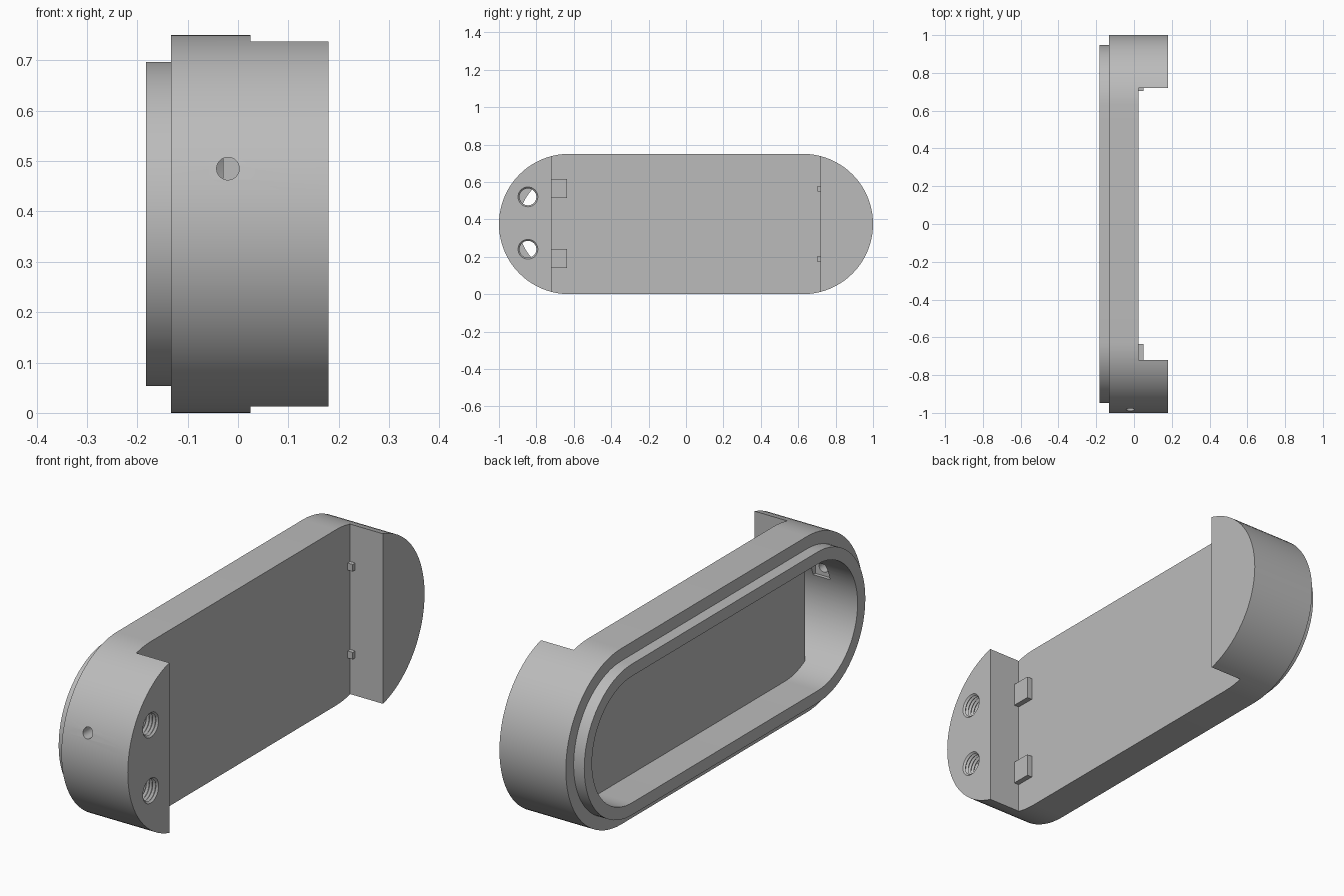
import bpy, bmesh, math
from mathutils import Matrix

if "Cube" in bpy.data.objects:
    bpy.data.objects.remove(bpy.data.objects["Cube"])

MID_Z = 0.375     # height of the long axis
ARC_Y = 0.625     # centre of each rounded end
BACK, SEAT, FACE = -0.133, 0.025, 0.18   # main x levels

grey = bpy.data.materials.new("light_grey")
grey.use_nodes = True
grey.diffuse_color = (0.5, 0.5, 0.5, 1)
grey.node_tree.nodes["Principled BSDF"].inputs["Base Color"].default_value = (0.5, 0.5, 0.5, 1)


def make(name, bm):
    bmesh.ops.recalc_face_normals(bm, faces=bm.faces)
    mesh = bpy.data.meshes.new(name)
    bm.to_mesh(mesh)
    bm.free()
    mesh.materials.append(grey)
    ob = bpy.data.objects.new(name, mesh)
    bpy.context.scene.collection.objects.link(ob)
    return ob


def loft(name, rings):
    """Closed solid from a list of equally long point rings."""
    bm = bmesh.new()
    loops = [[bm.verts.new(p) for p in ring] for ring in rings]
    n = len(loops[0])
    for a, b in zip(loops, loops[1:]):
        for i in range(n):
            j = (i + 1) % n
            bm.faces.new((a[i], a[j], b[j], b[i]))
    bm.faces.new(loops[0])
    bm.faces.new(loops[-1])
    return make(name, bm)


def stadium(name, radius, x0, x1, steps=40):
    outline = []
    for side in (1, -1):
        for i in range(steps + 1):
            a = math.pi * i / steps - math.pi / 2
            outline.append((side * (ARC_Y + radius * math.cos(a)),
                            MID_Z + side * radius * math.sin(a)))
    return loft(name, [[(x, y, z) for y, z in outline] for x in (x0, x1)])


def box(name, x, y, z):
    bm = bmesh.new()
    size = [b - a for a, b in (x, y, z)]
    mid = [(a + b) / 2 for a, b in (x, y, z)]
    bmesh.ops.create_cube(bm, size=1, matrix=Matrix.Translation(mid) @ Matrix.Diagonal((*size, 1)))
    return make(name, bm)


def boolean(target, tool, operation="DIFFERENCE"):
    mod = target.modifiers.new(operation.lower(), "BOOLEAN")
    mod.operation, mod.solver, mod.object = operation, "EXACT", tool
    bpy.context.view_layer.objects.active = target
    bpy.ops.object.modifier_apply(modifier=mod.name)
    bpy.data.objects.remove(tool)


# Outer shell: rounded ends stand proud of the recessed middle
shell = stadium("housing", 0.375, BACK, FACE)
boolean(shell, box("middle_cutter", (SEAT, 0.4), (-0.72, 0.72), (-0.5, 1.5)))
boolean(shell, stadium("lip", 0.322, -0.183, -0.1), "UNION")

# Hollow back, deeper inside both rounded ends
boolean(shell, stadium("cavity_cutter", 0.27, -0.3, -0.03))
pockets = stadium("pocket_cutter", 0.27, -0.25, 0.12)
boolean(pockets, box("pocket_divider", (-0.5, 0.5), (-0.76, 0.76), (-0.5, 1.5)))
boolean(shell, pockets)

# Two threaded holes through the front end plate
for z in (0.24, 0.52):
    rings = []
    for k in range(14):
        r = 0.053 if k % 2 else 0.045
        rings.append([(0.0975 + 0.0075 * k,
                       -0.845 + r * math.cos(math.tau * i / 32),
                       z + r * math.sin(math.tau * i / 32)) for i in range(32)])
    boolean(shell, loft("thread_cutter", rings))

# Small radial hole with a square recess on the inside
bm = bmesh.new()
bmesh.ops.create_cone(bm, cap_ends=True, segments=32, radius1=0.0225, radius2=0.0225, depth=0.3,
                      matrix=Matrix.Translation((-0.02, -0.95, 0.485)) @ Matrix.Rotation(math.pi / 2, 4, "X"))
boolean(shell, make("radial_hole_cutter", bm))
boolean(shell, box("recess_cutter", (-0.06, 0.02), (-0.9, -0.82), (0.447, 0.523)))

# Locating tabs on the recessed face
for i, (low, high) in enumerate(((0.14, 0.24), (0.515, 0.615))):
    box(f"wide_tab_{i + 1}", (SEAT - 0.01, 0.049), (-0.73, -0.635), (low, high))
for i, z in enumerate((0.188, 0.563)):
    box(f"small_tab_{i + 1}", (SEAT - 0.01, 0.049), (0.703, 0.73), (z - 0.015, z + 0.015))

# Smooth curved walls, crisp edges
bpy.ops.object.select_all(action="DESELECT")
shell.select_set(True)
bpy.context.view_layer.objects.active = shell
bpy.ops.object.shade_smooth_by_angle(angle=math.radians(30))
